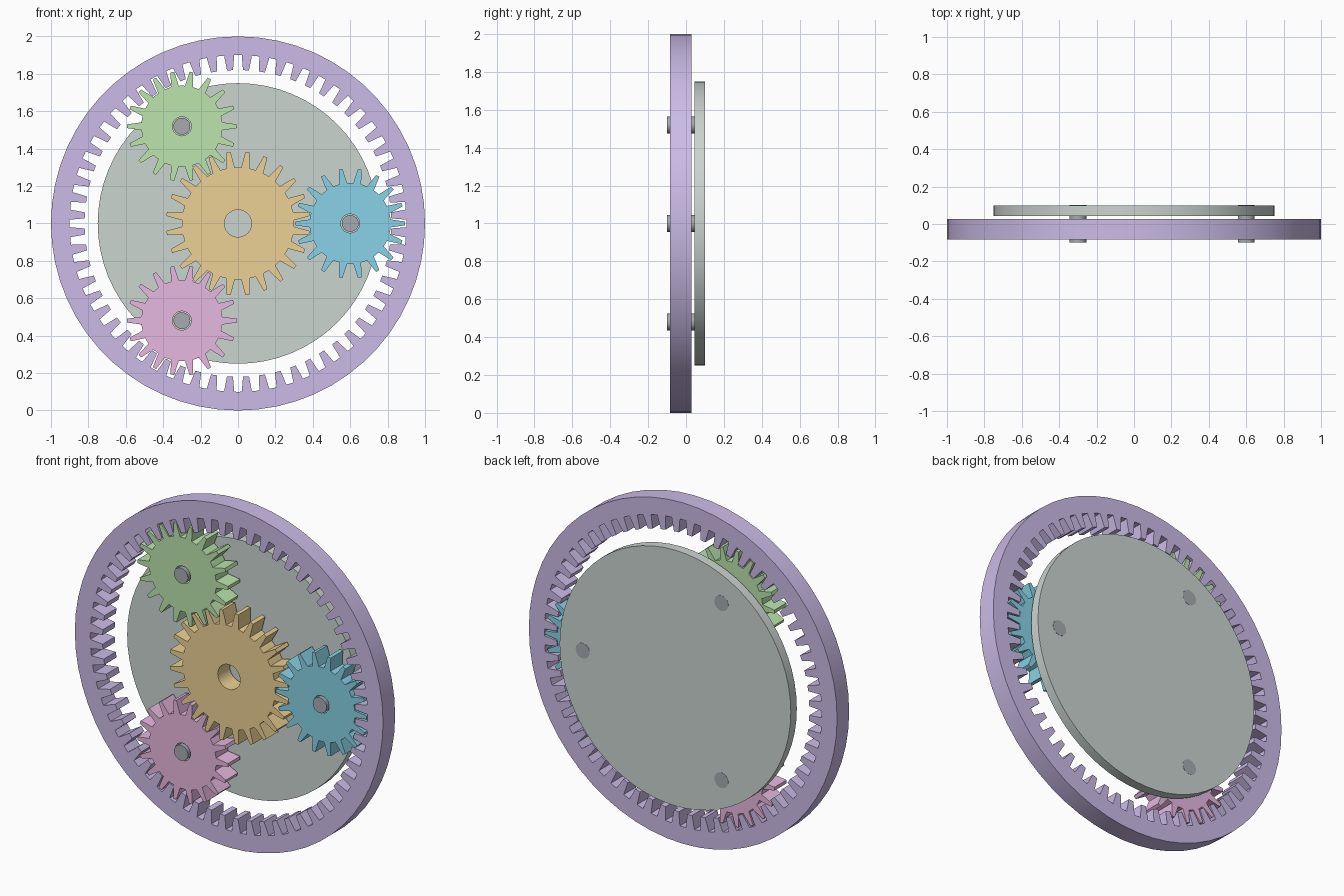
import bpy, bmesh
from math import cos, sin, pi, radians

if "Cube" in bpy.data.objects:
    bpy.data.objects.remove(bpy.data.objects["Cube"])

FRONT, BACK = -0.084, 0.028      # gear faces along y


def finish(bm, name, color):
    bmesh.ops.remove_doubles(bm, verts=bm.verts, dist=1e-5)
    bmesh.ops.recalc_face_normals(bm, faces=bm.faces)
    mesh = bpy.data.meshes.new(name)
    bm.to_mesh(mesh)
    bm.free()
    ob = bpy.data.objects.new(name, mesh)
    bpy.context.collection.objects.link(ob)
    mat = bpy.data.materials.new(name + "_paint")
    mat.diffuse_color = (*color, 1)
    mat.use_nodes = True
    mat.node_tree.nodes["Principled BSDF"].inputs["Base Color"].default_value = mat.diffuse_color
    mesh.materials.append(mat)
    return ob


def toothed(name, n, rim, root, tip, w_root, w_tip, color, center=(0, 1), phase=0.0):
    """Spur gear (tip > root) or internal ring (tip < root); rim is the plain circle."""
    bm = bmesh.new()
    p = 2 * pi / n
    hr, ht = w_root / root / 2, w_tip / tip / 2
    for i in range(n):
        a = (i + phase) * p
        toothline = [(root, a - p / 2), (root, a - hr), (tip, a - ht),
                     (tip, a + ht), (root, a + hr), (root, a + p / 2)]
        rimline = [(rim, a + p / 2), (rim, a - p / 2)]
        caps = []
        for y in (FRONT, BACK):
            caps.append([bm.verts.new((center[0] + r * cos(t), y, center[1] + r * sin(t)))
                         for r, t in toothline + rimline])
            bm.faces.new(caps[-1])
        # side walls along the teeth and along the rim
        f, b = caps
        for k in (0, 1, 2, 3, 4, 6):
            bm.faces.new((f[k], f[k + 1], b[k + 1], b[k]))
    return finish(bm, name, color)


def disc(name, r, y0, y1, center, sides, color):
    bm = bmesh.new()
    caps = []
    for y in (y0, y1):
        caps.append([bm.verts.new((center[0] + r * cos(2 * pi * i / sides), y,
                                   center[1] + r * sin(2 * pi * i / sides)))
                     for i in range(sides)])
        bm.faces.new(caps[-1])
    f, b = caps
    for i in range(sides):
        j = (i + 1) % sides
        bm.faces.new((f[i], f[j], b[j], b[i]))
    return finish(bm, name, color)


# ring gear and sun gear
parts = [
    toothed("ring_gear", 60, 1.0, 0.9, 0.82, 0.054, 0.032, (0.6, 0.5, 0.8), phase=0.5),
    toothed("sun_gear", 24, 0.073, 0.3, 0.385, 0.044, 0.021, (0.85, 0.64, 0.3), phase=0.5),
]

# carrier plate behind the gears
parts.append(disc("carrier_plate", 0.75, 0.044, 0.1, (0, 1), 64, (0.6, 0.66, 0.63)))

# planet gears on their pins
planets = [("right", 0, (0.25, 0.65, 0.8)),
           ("upper", 120, (0.5, 0.78, 0.42)),
           ("lower", 240, (0.8, 0.48, 0.75))]
for label, deg, color in planets:
    c = (0.6 * cos(radians(deg)), 1 + 0.6 * sin(radians(deg)))
    parts.append(toothed(label + "_planet_gear", 18, 0.051, 0.217, 0.294,
                         0.042, 0.02, color, center=c))
    parts.append(disc(label + "_planet_pin", 0.045, -0.1, 0.101, c, 24, (0.38, 0.41, 0.44)))

# smooth round walls, sharp teeth
bpy.ops.object.select_all(action='DESELECT')
for ob in parts:
    ob.select_set(True)
bpy.context.view_layer.objects.active = parts[0]
bpy.ops.object.shade_smooth_by_angle(angle=radians(16))
